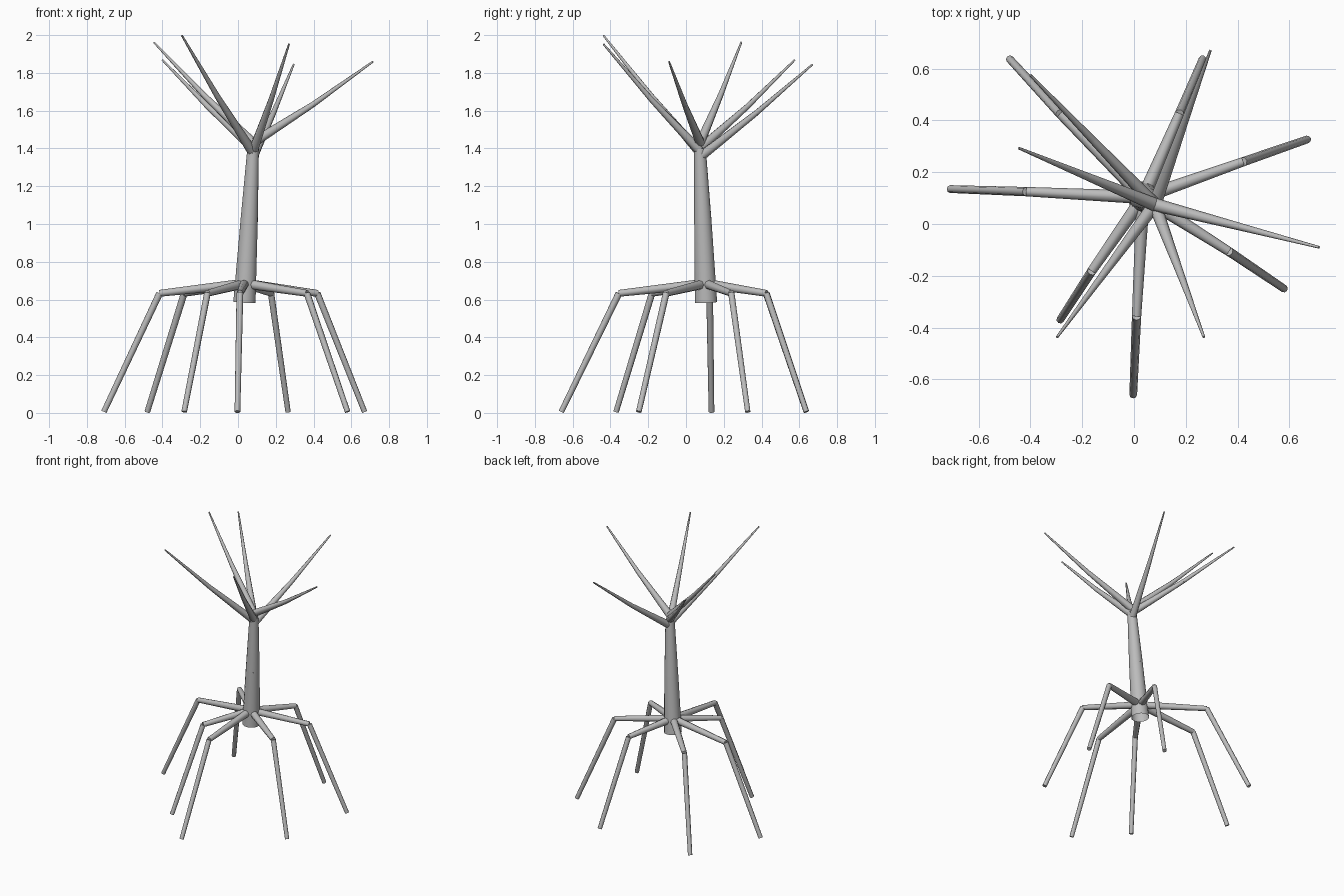
import bpy, bmesh
from mathutils import Vector, Matrix

if "Cube" in bpy.data.objects:
    bpy.data.objects.remove(bpy.data.objects["Cube"])

grey = bpy.data.materials.new("grey")
grey.diffuse_color = (0.5, 0.5, 0.5, 1)
grey.use_nodes = True
grey.node_tree.nodes["Principled BSDF"].inputs["Base Color"].default_value = grey.diffuse_color


def limb(name, points, sides=8, caps=True):
    """Chain of separate tapered cylinders through (position, radius) points."""
    bm = bmesh.new()
    for (a, ra), (b, rb) in zip(points, points[1:]):
        a, b = Vector(a), Vector(b)
        d = b - a
        m = Matrix.Translation((a + b) / 2) @ d.to_track_quat('Z', 'Y').to_matrix().to_4x4()
        bmesh.ops.create_cone(bm, cap_ends=caps, segments=sides, radius1=ra,
                              radius2=rb, depth=d.length, matrix=m)
    me = bpy.data.meshes.new(name)
    bm.to_mesh(me)
    bm.free()
    me.materials.append(grey)
    ob = bpy.data.objects.new(name, me)
    bpy.context.collection.objects.link(ob)
    bpy.context.view_layer.objects.active = ob
    ob.select_set(True)
    bpy.ops.object.shade_smooth_by_angle(angle=0.9)
    ob.select_set(False)


# trunk: open tube in two lengths, leaning slightly
limb("trunk", [((0.034, 0.106, 0.585), 0.06), ((0.058, 0.09, 1.0), 0.047),
               ((0.08, 0.074, 1.4), 0.031)], 16, False)

# root legs: knee xy, foot xy
legs = [((0.175, 0.425), (0.265, 0.637)), ((0.42, 0.24), (0.67, 0.327)),
        ((0.365, -0.105), (0.58, -0.25)), ((0.01, -0.355), (-0.003, -0.66)),
        ((-0.162, -0.18), (-0.285, -0.37)), ((-0.415, 0.125), (-0.71, 0.135)),
        ((-0.285, 0.425), (-0.48, 0.637))]
for i, (k, f) in enumerate(legs):
    knee = (*k, 0.633)
    limb(f"root_leg_{i + 1}", [((0.035, 0.103, 0.685), 0.026), (knee, 0.018), ((*f, 0.006), 0.015)])

# branches: base height, tip; slight upward bend half way
branches = [(1.355, (0.295, 0.67, 1.845)), (1.43, (-0.445, 0.293, 1.962)),
            (1.40, (-0.4, 0.575, 1.868)), (1.43, (0.715, -0.09, 1.86)),
            (1.385, (0.27, -0.437, 1.952)), (1.375, (-0.297, -0.437, 1.998))]
for i, (z, tip) in enumerate(branches):
    base, tip = Vector((0.08, 0.075, z)), Vector(tip)
    mid = (base + tip) / 2 - Vector((0, 0, 0.012))
    limb(f"branch_{i + 1}", [(base, 0.026), (mid, 0.015), (tip, 0.005)])
